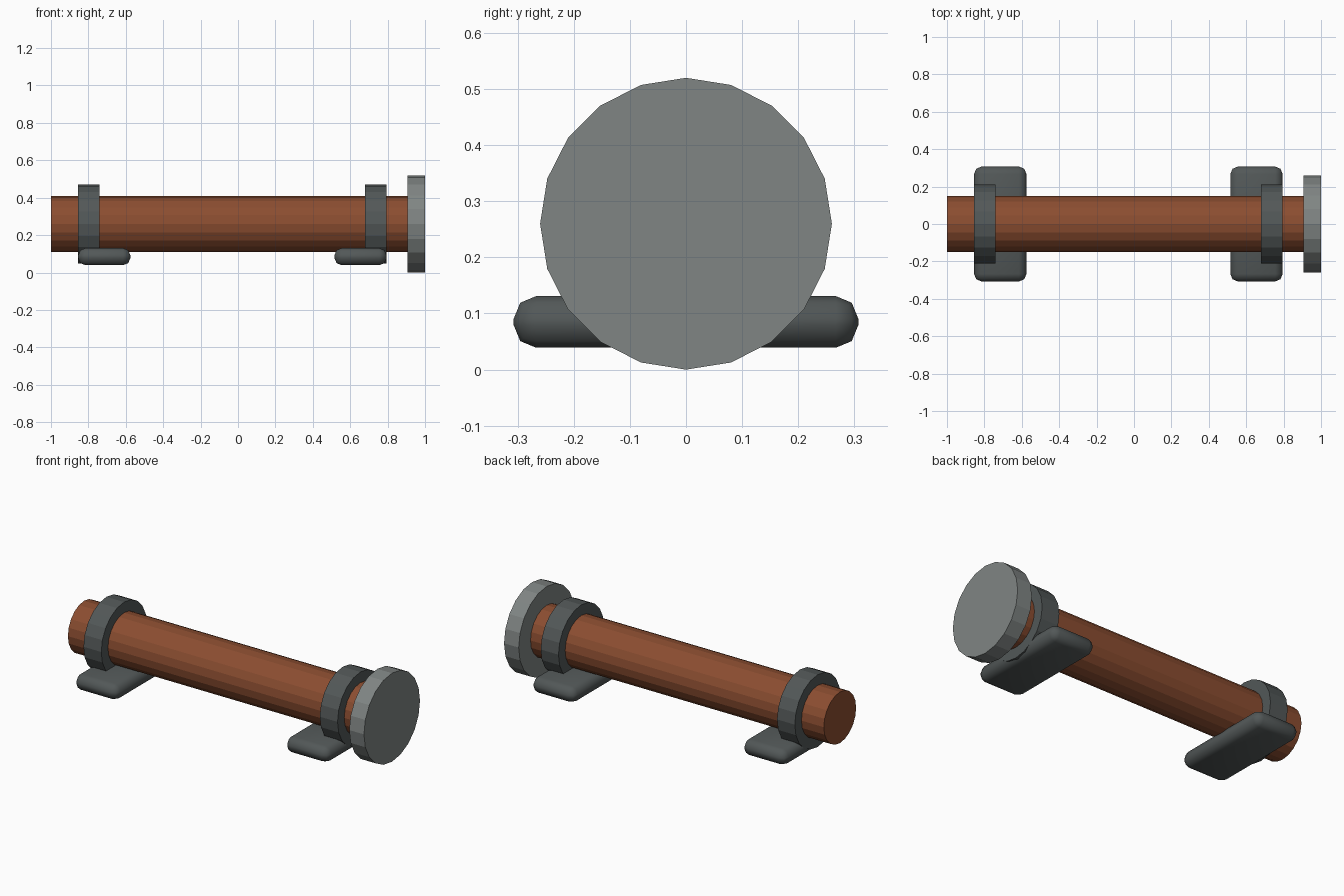
import bpy
import math

if "Cube" in bpy.data.objects:
    bpy.data.objects.remove(bpy.data.objects["Cube"])

AXIS_Z = 0.26  # height of the pipe's centre line


def make_material(name, rgb):
    mat = bpy.data.materials.new(name)
    mat.diffuse_color = (*rgb, 1.0)
    mat.use_nodes = True
    mat.node_tree.nodes["Principled BSDF"].inputs["Base Color"].default_value = mat.diffuse_color
    return mat


rust = make_material("rust_brown", (0.26, 0.075, 0.030))
dark_grey = make_material("dark_grey", (0.085, 0.097, 0.097))
light_grey = make_material("light_grey", (0.215, 0.235, 0.230))


def disc_along_x(name, x0, x1, radius, mat):
    """Flat-sided 20-gon cylinder lying along x, with a vertex at the top."""
    bpy.ops.mesh.primitive_cylinder_add(
        vertices=20, radius=radius, depth=x1 - x0,
        location=((x0 + x1) / 2, 0, AXIS_Z), rotation=(0, math.pi / 2, 0))
    obj = bpy.context.object
    obj.name = name
    obj.data.materials.append(mat)
    return obj


def foot(name, x0, x1):
    """Rounded slab under a clamp ring."""
    bpy.ops.mesh.primitive_cube_add(size=1, location=((x0 + x1) / 2, 0, 0.085))
    obj = bpy.context.object
    obj.name = name
    obj.scale = (x1 - x0, 0.614, 0.092)
    bpy.ops.object.transform_apply(location=False, rotation=False, scale=True)
    bevel = obj.modifiers.new("rounding", 'BEVEL')
    bevel.width = 0.04
    bevel.segments = 2
    bpy.ops.object.modifier_apply(modifier=bevel.name)
    bpy.ops.object.shade_smooth_by_angle(angle=math.radians(50))
    obj.data.materials.append(dark_grey)


# Pipe and end flange
disc_along_x("pipe", -1.0, 0.92, 0.15, rust)
disc_along_x("end_flange", 0.905, 1.0, 0.26, light_grey)

# Clamp rings
disc_along_x("left_clamp_ring", -0.855, -0.74, 0.212, dark_grey)
disc_along_x("right_clamp_ring", 0.68, 0.795, 0.212, dark_grey)

# Mounting feet, reaching inwards from each ring
foot("left_foot", -0.855, -0.575)
foot("right_foot", 0.515, 0.795)
